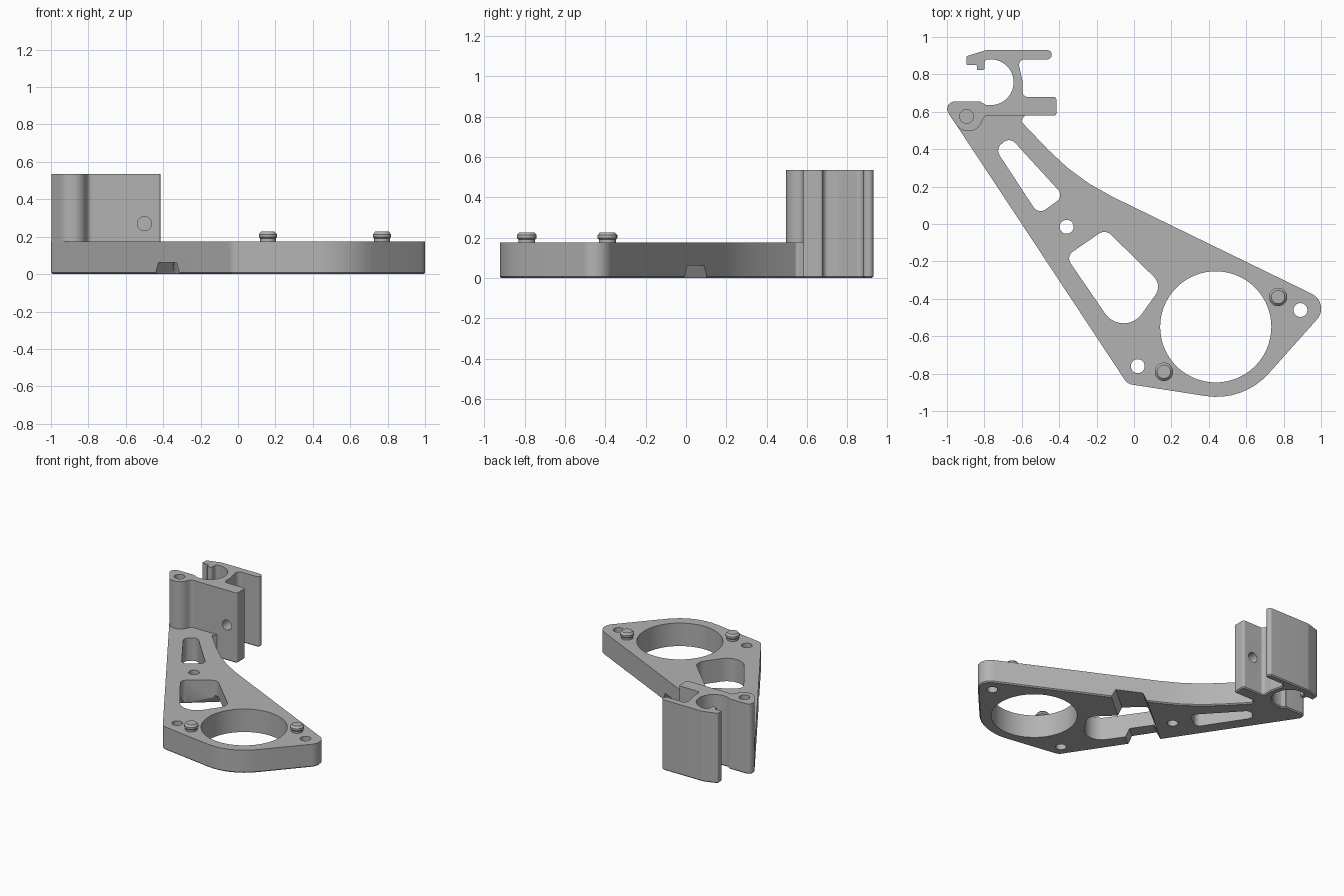
import bpy
import bmesh
import math
from mathutils import Matrix, Vector

cube = bpy.data.objects.get("Cube")
if cube:
    bpy.data.objects.remove(cube, do_unlink=True)

grey = bpy.data.materials.new("matte grey")
grey.use_nodes = True
grey.diffuse_color = (0.45, 0.45, 0.45, 1)
grey.node_tree.nodes["Principled BSDF"].inputs["Base Color"].default_value = grey.diffuse_color


def rounded(corners):
    """Closed outline with each corner (x, y, radius) replaced by a tangent arc."""
    out = []
    for i, (x, y, r) in enumerate(corners):
        p = Vector((x, y))
        a = (Vector(corners[i - 1][:2]) - p).normalized()
        b = (Vector(corners[(i + 1) % len(corners)][:2]) - p).normalized()
        if r == 0:
            out.append(p)
            continue
        half = a.angle(b) / 2
        centre = p + (a + b).normalized() * r / math.sin(half)
        start = p + a * r / math.tan(half) - centre
        end = p + b * r / math.tan(half) - centre
        turn = math.atan2(start.x * end.y - start.y * end.x, start.dot(end))
        steps = max(2, math.ceil(abs(turn) / (math.pi / 24)))
        for k in range(steps + 1):
            t = turn * k / steps
            out.append(centre + Matrix.Rotation(t, 2) @ start)
    return out


def circle(x, y, r, n=48):
    return [Vector((x + r * math.cos(k * math.tau / n), y + r * math.sin(k * math.tau / n)))
            for k in range(n)]


def make(name, bm):
    bmesh.ops.recalc_face_normals(bm, faces=bm.faces)
    mesh = bpy.data.meshes.new(name)
    bm.to_mesh(mesh)
    bm.free()
    mesh.materials.append(grey)
    obj = bpy.data.objects.new(name, mesh)
    bpy.context.collection.objects.link(obj)
    return obj


def prism(name, outline, z0, z1, chamfer=0, matrix=None):
    """Extrude an outline; optionally chamfer the bottom rim."""
    bm = bmesh.new()
    base = bm.faces.new([bm.verts.new((p.x, p.y, z0)) for p in outline])
    rim = list(base.edges)
    res = bmesh.ops.extrude_face_region(bm, geom=[base], use_keep_orig=True)
    top = [v for v in res["geom"] if isinstance(v, bmesh.types.BMVert)]
    bmesh.ops.translate(bm, verts=top, vec=(0, 0, z1 - z0))
    bmesh.ops.recalc_face_normals(bm, faces=bm.faces)
    if chamfer:
        bmesh.ops.bevel(bm, geom=rim, offset=chamfer, segments=1, affect='EDGES',
                        clamp_overlap=False)
    if matrix:
        bm.transform(matrix)
    return make(name, bm)


def along(origin, angle):
    """Frame whose extrusion runs horizontally at an angle, with outline y pointing up."""
    lie = Matrix(((0, 0, 1, 0), (1, 0, 0, 0), (0, 1, 0, 0), (0, 0, 0, 1)))
    return Matrix.Translation(origin) @ Matrix.Rotation(angle, 4, 'Z') @ lie


def activate(obj):
    bpy.ops.object.select_all(action='DESELECT')
    obj.select_set(True)
    bpy.context.view_layer.objects.active = obj


def cut(obj, cutters):
    activate(obj)
    for cutter in cutters:
        cutter.hide_render = True
        mod = obj.modifiers.new("cut", 'BOOLEAN')
        mod.operation = 'DIFFERENCE'
        mod.solver = 'EXACT'
        mod.object = cutter
        bpy.ops.object.modifier_apply(modifier=mod.name)
        bpy.data.objects.remove(cutter, do_unlink=True)


def smooth(obj):
    activate(obj)
    bpy.ops.object.shade_smooth_by_angle(angle=math.radians(25))


TOP, CLAMP_TOP, RIM = 0.175, 0.535, 0.008

# Base plate
plate = prism("base_plate", rounded([
    (-1.033, 0.655, 0.04), (-0.035, -0.855, 0.06), (0.585, -0.951, 0.375),
    (1.055, -0.424, 0.087), (-0.309, 0.24, 1.2), (-0.605, 0.55, 0.015),
    (-0.57, 0.6, 0), (-0.8, 0.6, 0), (-0.82, 0.655, 0)]), 0, TOP, RIM)

# Plate openings: large ring hole, two rounded windows, three screw holes
long_slot = rounded([(-0.74, 0.40, 0.045), (-0.511, 0.05, 0.045),
                     (-0.375, 0.149, 0.04), (-0.665, 0.466, 0.045)])
window = rounded([(-0.364, -0.173, 0.045), (-0.058, -0.62, 0.12),
                  (0.152, -0.327, 0.075), (-0.153, -0.028, 0.05)])
openings = [circle(0.437, -0.55, 0.297, 96), long_slot, window]
openings += [circle(x, y, 0.037) for x, y in [(-0.36, -0.015), (0.02, -0.76), (0.89, -0.46)]]
cutters = [prism("opening_cutter", o, -0.1, 0.3) for o in openings]

# Sloped channel across the underside
channel = [Vector(p) for p in [(-0.126, -0.02), (0.126, -0.02), (0.088, 0.062), (-0.088, 0.062)]]
cutters.append(prism("channel_cutter", channel, -0.45, 0.45,
                     matrix=along((-0.165, -0.16, 0), math.radians(40))))
cut(plate, cutters)
smooth(plate)

# Upright clamp with boss, round seat and two prongs
clamp = prism("clamp", rounded([
    (-0.896, 0.85, 0.006), (-0.84, 0.85, 0.006), (-0.84, 0.823, 0.01), (-0.80, 0.823, 0.01),
    (-0.80, 0.88, 0.02), (-0.644, 0.88, 0.121), (-0.644, 0.636, 0.121), (-0.79, 0.636, 0.02),
    (-0.825, 0.655, 0.03), (-1.033, 0.655, 0.04), (-0.928, 0.497, 0.075),
    (-0.835, 0.497, 0.07), (-0.80, 0.58, 0.03), (-0.415, 0.58, 0.012), (-0.415, 0.68, 0.015),
    (-0.595, 0.68, 0.025), (-0.595, 0.76, 0.1), (-0.622, 0.88, 0.03), (-0.44, 0.88, 0.024),
    (-0.44, 0.93, 0.024), (-0.79, 0.93, 0.05), (-0.896, 0.897, 0.01)]), 0, CLAMP_TOP, RIM)
cut(clamp, [
    prism("boss_hole_cutter", circle(-0.895, 0.575, 0.037), 0.2, 0.7),
    prism("prong_hole_cutter", circle(0, 0, 0.038), -0.1, 0.1,
          matrix=along((-0.5, 0.63, 0.27), math.pi / 2))])
smooth(clamp)

# Locating pegs with a small groove and chamfered head
for name, x, y in [("left_peg", 0.77, -0.39), ("right_peg", 0.16, -0.79)]:
    bm = bmesh.new()
    profile = [(0, 0.16), (0.042, 0.16), (0.042, 0.19), (0.049, 0.198),
               (0.049, 0.213), (0.036, 0.227), (0, 0.227)]
    verts = [bm.verts.new((x + r, y, z)) for r, z in profile]
    edges = [bm.edges.new(pair) for pair in zip(verts, verts[1:])]
    bmesh.ops.spin(bm, geom=verts + edges, cent=(x, y, 0), axis=(0, 0, 1),
                   angle=math.tau, steps=40)
    bmesh.ops.remove_doubles(bm, verts=bm.verts, dist=0.0005)
    smooth(make(name, bm))
